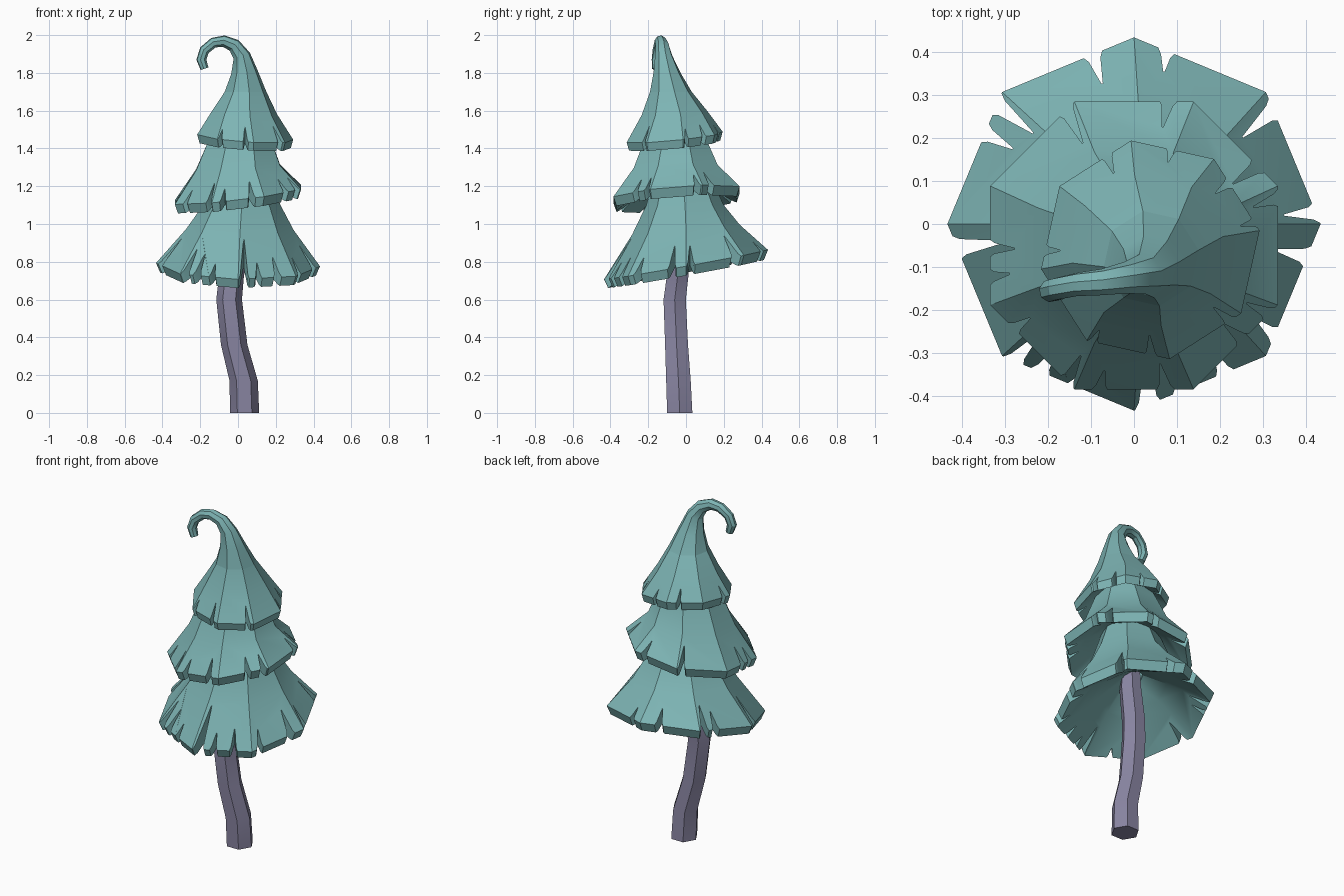
import bpy, bmesh, math
from mathutils import Vector

cube = bpy.data.objects.get("Cube")
if cube:
    bpy.data.objects.remove(cube)


def material(name, rgb):
    m = bpy.data.materials.new(name)
    m.use_nodes = True
    m.diffuse_color = (*rgb, 1)
    m.node_tree.nodes["Principled BSDF"].inputs["Base Color"].default_value = (*rgb, 1)
    return m


TEAL = material("teal foliage", (0.205, 0.456, 0.456))
BARK = material("violet bark", (0.25, 0.235, 0.36))


def finish(bm, name, mat):
    bmesh.ops.recalc_face_normals(bm, faces=bm.faces)
    mesh = bpy.data.meshes.new(name)
    bm.to_mesh(mesh)
    bm.free()
    mesh.materials.append(mat)
    obj = bpy.data.objects.new(name, mesh)
    bpy.context.collection.objects.link(obj)
    bpy.ops.object.select_all(action="DESELECT")
    obj.select_set(True)
    bpy.context.view_layer.objects.active = obj
    bpy.ops.object.shade_smooth_by_angle(angle=math.radians(30))


def ring(section, sides, turn, normal=(0, 0, 1), slope=(0, 0)):
    """Polygon around a centre; it leans along the normal or shears by the slope."""
    x, y, z, r = section
    n = Vector(normal).normalized()
    ex, ey = Vector((n.z, 0, -n.x)), Vector((0, 1, 0))
    points = []
    for i in range(sides):
        a = math.radians(turn) + math.tau * i / sides
        off = ex * (r * math.cos(a)) + ey * (r * math.sin(a))
        off.z += slope[0] * off.x + slope[1] * off.y
        points.append(Vector((x, y, z)) + off)
    return points


def bridge(bm, low, high):
    for i in range(len(low)):
        j = (i + 1) % len(low)
        bm.faces.new((low[i], low[j], high[j], high[i]))


def tube(name, sections, sides, turn, mat, bend=False, cap_base=True):
    bm = bmesh.new()
    rings = []
    for k, s in enumerate(sections):
        n = (0, 0, 1)
        if bend and k > 0:
            a, b = sections[k - 1], sections[min(k + 1, len(sections) - 1)]
            n = (b[0] - a[0], 0, b[2] - a[2])
        rings.append([bm.verts.new(p) for p in ring(s, sides, turn, n)])
    for low, high in zip(rings, rings[1:]):
        bridge(bm, low, high)
    bm.faces.new(rings[-1])
    if cap_base:
        bm.faces.new(rings[0][::-1])
    finish(bm, name, mat)


def slit(f, depth):
    """Outline of a V slit with chamfered mouth: (position along side, depth)."""
    w = 0.015 + 0.06 * depth
    mouth = w + 0.025
    f = min(max(f, mouth + 0.01), 0.99 - mouth)
    return [(f - mouth, 0), (f - w, 0.09), (f - 0.006, depth),
            (f + 0.006, depth), (f + w, 0.09), (f + mouth, 0)]


def octagon_radius(off, turn):
    """Corner radius of the eight-sided outline passing through a point."""
    mids = [math.radians(turn + 22.5 + 45 * k) for k in range(8)]
    return max(off.x * math.cos(a) + off.y * math.sin(a) for a in mids) / math.cos(math.pi / 8)


def skirt(name, sections, turn, slope, notches, drop=0.05, rise=0.65):
    """Eight-sided skirt with slits in its hem and a shallow conical underside."""
    bm = bmesh.new()
    rings = []
    for k, s in enumerate(sections):
        fade = max(0, 1 - 0.5 * k)
        pts = ring(s, 8, turn, slope=(slope[0] * fade, slope[1] * fade))
        rings.append([bm.verts.new(p) for p in pts])
    hem, upper = rings[0], rings[1]
    panels = []
    for i in range(8):
        j = (i + 1) % 8
        outline = []
        for angle, depth in sorted(notches, key=lambda n: (n[0] - turn) % 360):
            f = ((angle - turn) % 360) / 45 - i
            if 0 <= f < 1:
                for g, d in slit(f, depth):
                    p = hem[i].co.lerp(hem[j].co, g)
                    q = upper[i].co.lerp(upper[j].co, g)
                    outline.append(bm.verts.new(p.lerp(q, d)))
        panels.append(bm.faces.new([hem[i]] + outline + [hem[j], upper[j], upper[i]]))
    for low, high in zip(rings[1:], rings[2:]):
        bridge(bm, low, high)
    bm.normal_update()
    bmesh.ops.triangulate(bm, faces=panels, ngon_method="EAR_CLIP")

    # Underside: a copy of the shell flattened to a cone that closes at the core
    cx, cy, cz, radius = sections[0]
    core = {tuple(v.co) for v in rings[-1]}
    ext = bmesh.ops.extrude_face_region(bm, geom=bm.faces[:], use_keep_orig=True)
    for v in ext["geom"]:
        if isinstance(v, bmesh.types.BMVert):
            shrink = 0.38 if tuple(v.co) in core else 0.95
            off = Vector((v.co.x - cx, v.co.y - cy, 0)) * shrink
            depth = 0.95 * radius - octagon_radius(off, turn)
            z = cz - drop + slope[0] * off.x + slope[1] * off.y + rise * depth
            v.co = Vector((cx + off.x, cy + off.y, z))
    finish(bm, name, TEAL)


# Crooked six-sided trunk
tube("trunk", [(0.035, -0.033, 0, 0.077), (0.03, -0.04, 0.17, 0.075),
               (-0.02, -0.05, 0.36, 0.07), (-0.047, -0.06, 0.6, 0.068),
               (-0.035, -0.045, 0.72, 0.066), (0.0, -0.03, 0.9, 0.062),
               (0.01, -0.02, 1.1, 0.05)], 6, 0, BARK)

# Three skirts of foliage, bottom to top
skirt("lower_foliage",
      [(0, 0, 0.785, 0.434), (0.01, 0, 0.97, 0.285),
       (0.02, -0.005, 1.1, 0.205), (0.015, -0.02, 1.25, 0.15)],
      0, (-0.02, 0.18),
      [(3, .55), (39, .7), (79, .35), (104, .5), (138, .7), (149, .5), (188, .75),
       (228, .6), (238, .5), (250, .3), (273, .9), (286, .35), (301, .45),
       (322, .4), (349, .6)])

skirt("middle_foliage",
      [(0, -0.05, 1.155, 0.362), (0.0, -0.055, 1.3, 0.24),
       (0.01, -0.055, 1.43, 0.185), (0.02, -0.055, 1.53, 0.14)],
      22.5, (0.12, 0.08),
      [(33, .6), (18, .5), (77, .5), (115, .7), (181, .5), (192, .4), (215, .4),
       (245, .6), (257, .4), (282, .55), (319, .5), (333, .5)])

NECK = (0.04, -0.08, 1.7, 0.112)
skirt("upper_foliage",
      [(0.038, -0.06, 1.46, 0.258), (0.032, -0.06, 1.585, 0.178), NECK],
      10, (-0.07, 0.1),
      [(15, .4), (40, .5), (78, .4), (115, .6), (180, .5), (235, .4),
       (270, .6), (318, .6)], drop=0.045)

# Curled tip growing out of the top skirt
tube("curled_tip", [NECK, (0.035, -0.1, 1.8, 0.073), (0.02, -0.117, 1.89, 0.047),
                    (-0.02, -0.125, 1.945, 0.037), (-0.075, -0.135, 1.968, 0.031),
                    (-0.13, -0.14, 1.96, 0.028), (-0.178, -0.15, 1.92, 0.027),
                    (-0.194, -0.155, 1.87, 0.027), (-0.177, -0.157, 1.822, 0.022)],
     8, 10, TEAL, bend=True, cap_base=False)
